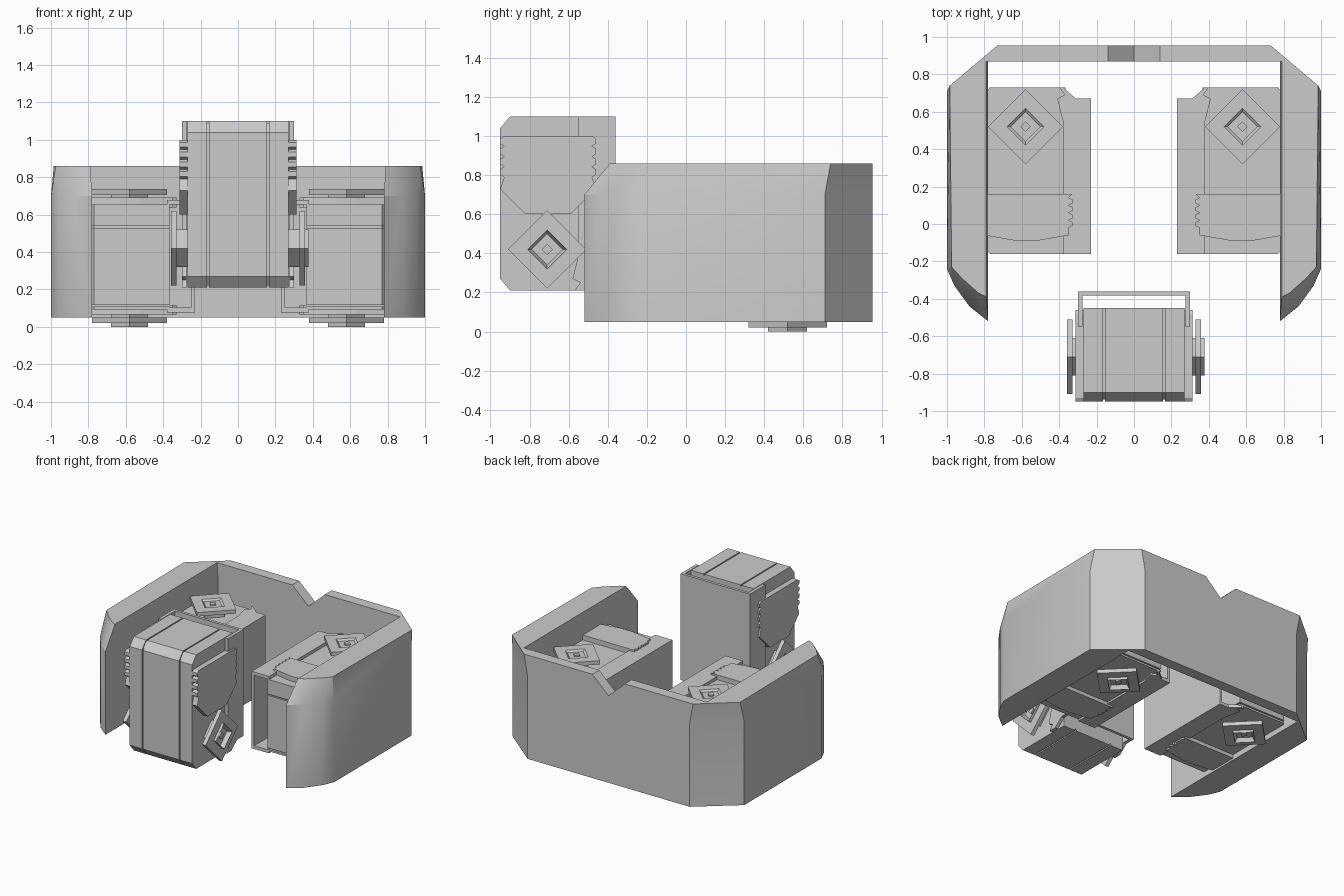
import bpy
import bmesh

if "Cube" in bpy.data.objects:
    bpy.data.objects.remove(bpy.data.objects["Cube"], do_unlink=True)

COLOUR = (0.6, 0.6, 0.6, 1)
grey = bpy.data.materials.new("plain grey")
grey.use_nodes = True
grey.diffuse_color = COLOUR
grey.node_tree.nodes["Principled BSDF"].inputs["Base Color"].default_value = COLOUR


def make(name, bm):
    bmesh.ops.recalc_face_normals(bm, faces=bm.faces)
    if bm.calc_volume(signed=True) < 0:
        bmesh.ops.reverse_faces(bm, faces=bm.faces)
    mesh = bpy.data.meshes.new(name)
    bm.to_mesh(mesh)
    bm.free()
    mesh.materials.append(grey)
    ob = bpy.data.objects.new(name, mesh)
    bpy.context.collection.objects.link(ob)
    return ob


def loft(bm, rings):
    """Join equal rings of points and cap both ends."""
    loops = [[bm.verts.new(p) for p in ring] for ring in rings]
    n = len(loops[0])
    for a, b in zip(loops, loops[1:]):
        for i in range(n):
            j = (i + 1) % n
            bm.faces.new((a[i], a[j], b[j], b[i]))
    bm.faces.new(loops[0])
    bm.faces.new(loops[-1])


def prism(bm, place, outline, u0, u1):
    """Extrude a (depth, length) outline across the pod."""
    loft(bm, [[place(u, v, w) for v, w in outline] for u in (u0, u1)])


def rect(v0, v1, w0, w1):
    return [(v0, w0), (v1, w0), (v1, w1), (v0, w1)]


def diamond(r, v=0.24, w=0.22):
    return [(v - r, w), (v, w - r), (v + r, w), (v, w + r)]


def scallops(w0, w1, count=4, edge=0.49, depth=0.02):
    """Wavy run along the rear edge of a side panel."""
    step = (w1 - w0) / count
    pts = []
    for i in range(count):
        w = w0 + i * step
        pts += [(edge - depth, w), (edge, w + 0.25 * step), (edge, w + 0.75 * step)]
    return pts + [(edge - depth, w1)]


def symmetric(half, axis=0.245):
    return half + [(2 * axis - v, w) for v, w in reversed(half)]


LONG_PANEL = symmetric([(0.36, 0.40), (0.49, 0.53)] + scallops(0.59, 0.80))
SHORT_PANEL = symmetric([(0.49, 0.58)] + scallops(0.60, 0.76) + [(0.47, 0.80), (0.30, 0.83)])


def pod(name, place, panel, back, leg, bands, rim_side):
    # chamfered body made of three bands over a slightly smaller core
    def body(inset):
        a, b = 0.01 + inset, 0.9 - inset
        return [(inset, 0.07), (0.05, a), (back, a), (back, b), (0.05, b), (inset, 0.84)]
    bm = bmesh.new()
    for u0, u1 in bands:
        prism(bm, place, body(0), u0, u1)
    prism(bm, place, body(0.012), -0.26, 0.26)
    make(name + "_body", bm)

    # thin bracket wrapped round the rear
    bm = bmesh.new()
    prism(bm, place, rect(0.568, 0.59, 0.07, 0.9), -0.29, 0.29)
    side = [(leg, 0.9), (0.59, 0.9), (0.59, 0.07), (0.51, 0.07), (0.44, 0.01),
            (leg - 0.02, 0.01), (leg + 0.01, 0.05), (leg - 0.03, 0.07), (leg, 0.19)]
    for s in (-1, 1):
        prism(bm, place, side, s * 0.275, s * 0.30)
    make(name + "_bracket", bm)

    # scalloped side panels
    bm = bmesh.new()
    for s in (-1, 1):
        prism(bm, place, panel, s * 0.26, s * 0.313)
    make(name + "_side_panels", bm)

    # diamond plates with hub, recess and centre stud; one side has a raised rim
    bm = bmesh.new()
    for s in (-1, 1):
        prism(bm, place, diamond(0.10), s * 0.265, s * 0.335)
        steps = [(0.20, 0.328), (0.20, 0.358), (0.10, 0.358)]
        if s == rim_side:
            steps.append((0.10, 0.378))
        steps.append((0.08, 0.345))
        loft(bm, [[place(s * u, v, w) for v, w in diamond(r)] for r, u in steps])
        prism(bm, place, diamond(0.028), s * 0.34, s * 0.356)
    make(name + "_diamonds", bm)


# upright pod in front, two lying pods against the wall
EVEN = ((-0.27, -0.165), (-0.155, 0.155), (0.165, 0.27))
UNEVEN = ((-0.285, -0.27), (-0.26, 0.15), (0.16, 0.275))
pod("centre_pod", lambda u, v, w: (u, v - 0.95, w + 0.2), LONG_PANEL, 0.50, 0.40, EVEN, 1)
for side, s in (("left", 1), ("right", -1)):
    pod(side + "_pod", lambda u, v, w: (s * (0.82 - v), 0.74 - w, u + 0.378),
        SHORT_PANEL, 0.455, 0.44, UNEVEN, -1)

# U-shaped wall: half outline from rear centre, round the tip, back to rear centre
LOW = [(0, 0.87), (0.14, 0.87), (0.78, 0.87), (0.78, -0.52), (0.88, -0.44), (0.96, -0.33),
       (1.0, -0.24), (1.0, 0.71), (0.70, 0.955), (0.14, 0.955), (0, 0.955)]
# the top edge leans in and slopes back at the tips
HIGH = [(0, 0.87), (0.14, 0.87), (0.79, 0.87), (0.79, -0.39), (0.83, -0.37), (0.92, -0.29),
        (0.975, -0.23), (0.985, 0.74), (0.73, 0.955), (0.14, 0.955), (0, 0.955)]
CAPS = ((0, 1, 9, 10), (1, 2, 8, 9), range(2, 9))
NOTCH_FLOOR = 0.73

bm = bmesh.new()
for s in (-1, 1):
    rings = [[bm.verts.new((s * x, y, z)) for x, y in LOW] for z in (0.05, 0.70)]
    rings.append([bm.verts.new((s * x, y, 0.86 if x else NOTCH_FLOOR)) for x, y in HIGH])
    for a, b in zip(rings, rings[1:]):
        for i in range(len(LOW) - 1):
            bm.faces.new((a[i], a[i + 1], b[i + 1], b[i]))
    for ring in (rings[0], rings[-1]):
        for cap in CAPS:
            bm.faces.new([ring[i] for i in cap])
bmesh.ops.remove_doubles(bm, verts=bm.verts, dist=0.0001)
wall = make("curved_wall", bm)

bpy.ops.object.select_all(action='DESELECT')
wall.select_set(True)
bpy.context.view_layer.objects.active = wall
bpy.ops.object.shade_smooth_by_angle(angle=0.5)
